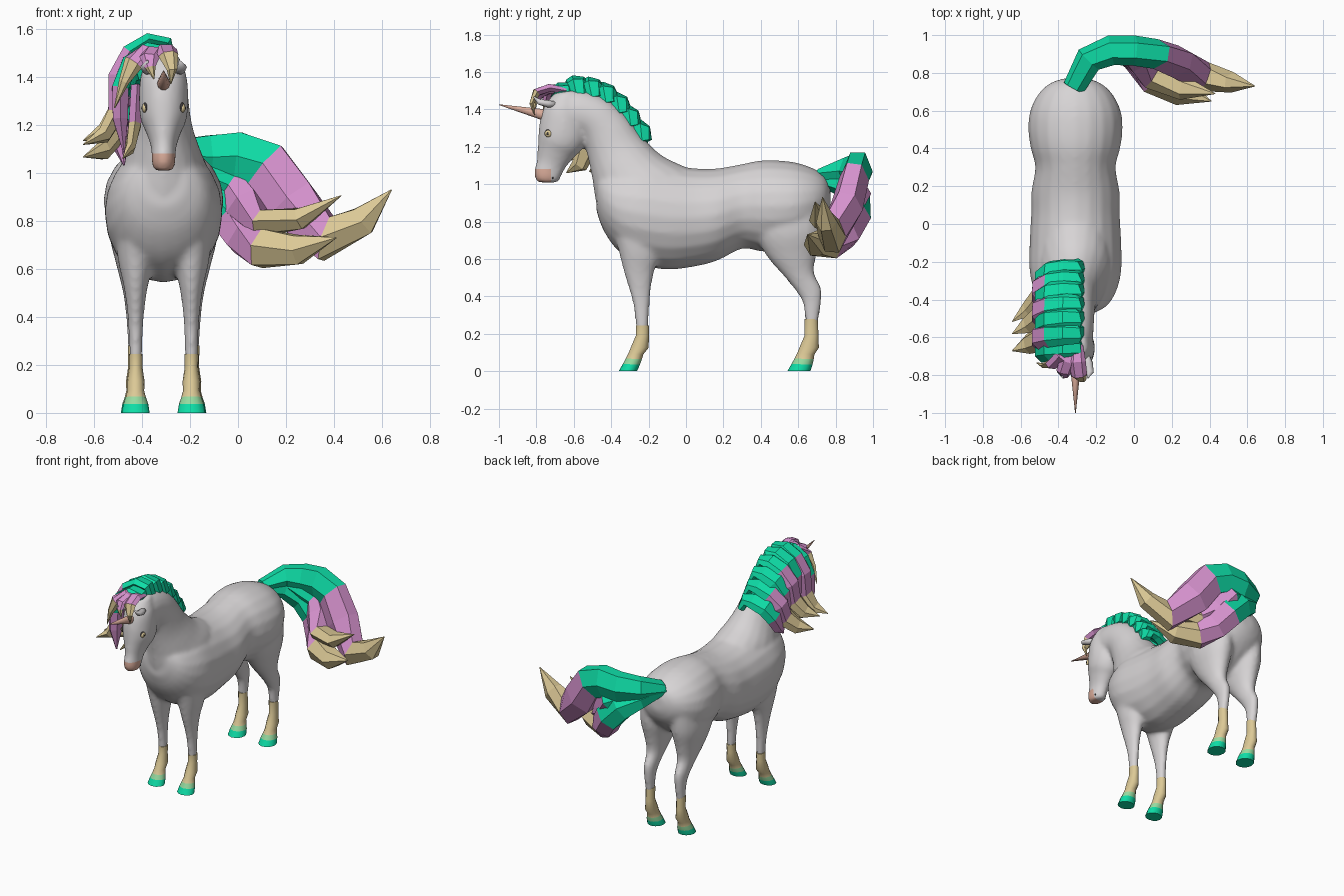
import bpy, bmesh, math
from mathutils import Vector

if "Cube" in bpy.data.objects:
    bpy.data.objects.remove(bpy.data.objects["Cube"])

CX = -0.31  # body centre line


def material(name, r, g, b):
    def lin(c):
        c /= 255
        return c / 12.92 if c <= 0.04045 else ((c + 0.055) / 1.055) ** 2.4
    m = bpy.data.materials.new(name)
    m.diffuse_color = (lin(r), lin(g), lin(b), 1)
    m.use_nodes = True
    m.node_tree.nodes["Principled BSDF"].inputs["Base Color"].default_value = m.diffuse_color
    return m


MATS = [material("coat_grey", 215, 212, 213), material("hair_teal", 14, 220, 166),
        material("hair_pink", 214, 146, 206), material("hair_tan", 220, 201, 150),
        material("skin_peach", 218, 172, 154), material("pale_green", 150, 218, 160),
        material("dark", 60, 56, 56)]
GREY, TEAL, PINK, TAN, PEACH, PALE, DARK = range(7)


def finish(name, bm, smooth):
    bmesh.ops.recalc_face_normals(bm, faces=bm.faces[:])
    for f in bm.faces:
        f.smooth = smooth
    me = bpy.data.meshes.new(name)
    bm.to_mesh(me)
    bm.free()
    for m in MATS:
        me.materials.append(m)
    ob = bpy.data.objects.new(name, me)
    bpy.context.collection.objects.link(ob)
    return ob


def skin(bm, rings, mats):
    """Bridge point rings into a closed tube, one material per band."""
    vs = [[bm.verts.new(p) for p in r] for r in rings]
    n = len(vs[0])
    for i in range(len(vs) - 1):
        for k in range(n):
            j = (k + 1) % n
            f = bm.faces.new((vs[i][k], vs[i][j], vs[i + 1][j], vs[i + 1][k]))
            f.material_index = mats[min(i, len(mats) - 1)]
    bm.faces.new(vs[0]).material_index = mats[0]
    bm.faces.new(vs[-1]).material_index = mats[-1]


def catmull(rows, steps):
    out = []
    for i in range(len(rows) - 1):
        p = [rows[max(i - 1, 0)], rows[i], rows[i + 1], rows[min(i + 2, len(rows) - 1)]]
        for s in range(steps):
            t = s / steps
            out.append([0.5 * (2 * b + (c - a) * t + (2 * a - 5 * b + 4 * c - d) * t * t
                               + (3 * b - a - 3 * c + d) * t ** 3) for a, b, c, d in zip(*p)])
    return out + [list(rows[-1])]


def loft(bm, rows, x=0.0, steps=4, sides=20, mats=(GREY,)):
    """Each row: front y,z, back y,z, half width - an ellipse between two profile points."""
    rings = []
    for y0, z0, y1, z1, hw in catmull(rows, steps):
        ring = []
        for k in range(sides):
            a = 2 * math.pi * k / sides
            c = (1 + math.cos(a)) / 2
            ring.append((CX + x + hw * math.sin(a), y0 + (y1 - y0) * c, z0 + (z1 - z0) * c))
        rings.append(ring)
    skin(bm, rings, mats)


def lock(name, pts, sizes, mats, hint=(0, 1, 0), sides=6, smooth=False):
    """Tapering strand; sizes are half widths along the hint axis and across it."""
    pts = [Vector(p) for p in pts]
    rings = []
    for i, p in enumerate(pts):
        t = (pts[min(i + 1, len(pts) - 1)] - pts[max(i - 1, 0)]).normalized()
        h = Vector(hint)
        w = (h - t * h.dot(t)).normalized()
        n = w.cross(t)
        a, b = sizes[i]
        rings.append([p + w * a * math.cos(2 * math.pi * k / sides)
                      + n * b * math.sin(2 * math.pi * k / sides) for k in range(sides)])
    bm = bmesh.new()
    skin(bm, rings, mats)
    return finish(name, bm, smooth)


def ball(name, loc, radii, mat):
    bm = bmesh.new()
    bmesh.ops.create_uvsphere(bm, u_segments=14, v_segments=8, radius=1)
    for v in bm.verts:
        v.co = Vector([l + r * c for l, r, c in zip(loc, radii, v.co)])
    for f in bm.faces:
        f.material_index = mat
    return finish(name, bm, True)


# Body: torso, neck, head and upper legs fused into one skin
TORSO = [(-.48, .86, -.47, 1.06, .09), (-.44, .75, -.43, 1.08, .165), (-.36, .64, -.36, 1.1, .215),
         (-.25, .572, -.25, 1.12, .243), (-.1, .543, -.1, 1.105, .243), (.05, .56, .05, 1.085, .235),
         (.17, .592, .17, 1.085, .234), (.3, .655, .3, 1.108, .213), (.4, .64, .4, 1.127, .237),
         (.5, .64, .5, 1.127, .25), (.6, .67, .6, 1.113, .24), (.69, .74, .69, 1.08, .195),
         (.75, .82, .745, 1.04, .13), (.775, .89, .77, .99, .05)]
NECK = [(-.4, .74, .08, 1.06, .19), (-.475, .88, -.02, 1.1, .19), (-.5, 1.02, -.13, 1.155, .155),
        (-.52, 1.12, -.23, 1.25, .122), (-.54, 1.2, -.32, 1.37, .106), (-.56, 1.25, -.43, 1.46, .1),
        (-.6, 1.26, -.57, 1.505, .095), (-.66, 1.27, -.68, 1.49, .085)]
HEAD = [(-.7, 1.49, -.58, 1.5, .06), (-.757, 1.42, -.55, 1.38, .097), (-.783, 1.33, -.53, 1.25, .103),
        (-.79, 1.26, -.56, 1.18, .095), (-.793, 1.2, -.6, 1.14, .073), (-.797, 1.13, -.645, 1.085, .053),
        (-.81, 1.08, -.67, 1.035, .05), (-.81, 1.04, -.68, 1.015, .047), (-.795, 1.01, -.7, 1.008, .035)]
FORELEG = [(-.41, .82, -.12, .78, .09), (-.365, .66, -.14, .62, .075), (-.335, .54, -.17, .53, .052),
           (-.305, .44, -.188, .43, .037), (-.28, .34, -.195, .34, .03), (-.268, .22, -.2, .22, .026)]
HINDLEG = [(.34, .87, .735, .9, .1), (.37, .73, .73, .75, .105), (.435, .61, .7, .63, .078),
           (.53, .5, .685, .53, .052), (.6, .41, .725, .44, .038), (.628, .35, .722, .36, .033),
           (.64, .24, .705, .25, .027)]
parts = [(TORSO, 0), (NECK, 0), (HEAD, 0)]
for s in (-1, 1):
    parts += [(FORELEG, s * .116), (HINDLEG, s * .12)]
bm = bmesh.new()
for rows, x in parts:
    loft(bm, rows, x)
rough = finish("rough_body", bm, True)
rm = rough.modifiers.new("fuse", 'REMESH')
rm.mode = 'VOXEL'
rm.voxel_size = 0.013
sm = rough.modifiers.new("soften", 'SMOOTH')
sm.factor = 0.5
sm.iterations = 8
bpy.context.view_layer.update()
fused = bpy.data.meshes.new_from_object(rough.evaluated_get(bpy.context.evaluated_depsgraph_get()))
bpy.data.objects.remove(rough)
bm = bmesh.new()
bm.from_mesh(fused)
# Muzzle colour, cut cleanly at its edges
for co, no in (((0, 0, 1.08), (0, 0, 1)), ((0, -.722, 0), (0, 1, 0))):
    fs = [f for f in bm.faces if f.calc_center_median().y < -.66 and f.calc_center_median().z < 1.13]
    es = {e for f in fs for e in f.edges}
    vs = {v for f in fs for v in f.verts}
    bmesh.ops.bisect_plane(bm, geom=fs + list(es) + list(vs), plane_co=co, plane_no=no)
for f in bm.faces:
    c = f.calc_center_median()
    f.material_index = PEACH if c.y < -.722 and c.z < 1.08 else GREY
finish("body", bm, True)

# Lower legs: sock, pale band and hoof
SOCK = [(-.268, .24, -.197, .24, .029), (-.268, .19, -.198, .19, .028), (-.292, .135, -.2, .125, .037),
        (-.308, .095, -.228, .09, .035), (-.322, .068, -.236, .064, .042),
        (-.338, .038, -.246, .036, .052), (-.36, 0, -.262, 0, .058)]
for side, s in (("left", 1), ("right", -1)):
    for end, dy, top, off, heel in (("front", 0, .245, .116, 0), ("hind", .902, .28, .12, .025)):
        rows = [(a + dy, z0 if i else top, b + dy + heel * i / 6, z1 if i else top, w)
                for i, (a, z0, b, z1, w) in enumerate(SOCK)]
        bm = bmesh.new()
        loft(bm, rows, s * off, 1, 12, (TAN, TAN, TAN, TAN, PALE, TEAL))
        ob = finish(f"{end}_{side}_sock_and_hoof", bm, True)
        for p in ob.data.polygons:
            p.use_smooth = len(p.vertices) == 4
    # Ears and eyes
    lock(f"{side}_ear", [(CX + s * .055, -.69, 1.425), (CX + s * .068, -.74, 1.43), (CX + s * .077, -.785, 1.44),
                         (CX + s * .066, -.815, 1.468)],
         [(.016, .016), (.024, .02), (.02, .016), (.003, .003)], [GREY], (1, 0, 0), 10, True)
    ball(f"{side}_eye_rim", (CX + s * .075, -.733, 1.273), (.012, .023, .022), DARK)
    ball(f"{side}_eye", (CX + s * .079, -.735, 1.27), (.012, .021, .019), TAN)
    ball(f"{side}_pupil", (CX + s * .086, -.739, 1.27), (.0075, .007, .009), DARK)
ball("mouth", (CX, -.712, 1.034), (.048, .009, .012), DARK)

# Horn
lock("horn", [(CX, -.72, 1.36), (CX, -.765, 1.372), (CX, -1.0, 1.425)],
     [(.03, .034), (.027, .031), (.002, .002)], [PEACH], (1, 0, 0), 10, True)

# Mane: chunky locks from the crest, swept over one side and forward
CREST = [(-.655, 1.525), (-.58, 1.56), (-.5, 1.55), (-.425, 1.52), (-.355, 1.465), (-.295, 1.395), (-.235, 1.315)]
for i, (y, z) in enumerate(CREST):
    k = 1 - .06 * i
    long = i % 2
    f = .03 + .025 * i  # forward sweep
    pts = [(-.285, y + .015, z - .085), (-.3, y, z - .018), (-.37, y, z - .01), (-.45, y - .1 * f, z - .065 * k),
           (-.49 - .015 * long, y - .3 * f, z - .17 * k)]
    sizes = [(.04, .025), (.055, .03), (.062, .034), (.068, .04), (.07, .04)]
    if long:
        pts += [(-.505, y - .6 * f, z - .33 * k), (-.56, y - f, z - .43 * k), (-.645, y - 1.3 * f - .02, z - .47 * k)]
        sizes += [(.068, .042), (.055, .035), (.002, .002)]
        mats = [TEAL] * 3 + [PINK] * 2 + [TAN] * 2
    else:
        pts += [(-.49, y - .6 * f, z - .3 * k), (-.475, y - f, z - .44 * k)]
        sizes += [(.06, .036), (.004, .004)]
        mats = [TEAL] * 4 + [PINK] * 2
    lock(f"mane_lock_{i + 1}", pts, sizes, mats, (0, 1, -.13 * i))
# Under layer that closes the mane against the neck
lock("mane_under_layer", [(-.4, -.66, 1.43), (-.405, -.55, 1.46), (-.41, -.44, 1.41), (-.415, -.35, 1.32),
                          (-.415, -.27, 1.23)],
     [(.025, .05), (.04, .09), (.04, .1), (.04, .09), (.02, .05)], [TEAL], (1, 0, 0))
lock("mane_inner_lock", [(-.42, -.5, 1.36), (-.43, -.53, 1.2), (-.45, -.57, 1.1), (-.48, -.64, 1.06)],
     [(.06, .03), (.06, .03), (.045, .022), (.002, .002)], [PINK, TAN, TAN])

# Forelock
SZ = [(.03, .018), (.045, .024), (.042, .024), (.022, .014), (.002, .002)]
FRINGE = [([(-.3, -.64, 1.5), (-.3, -.73, 1.515), (-.29, -.8, 1.49), (-.275, -.825, 1.43), (-.28, -.81, 1.37)],
           [PINK, PINK, TAN, TAN]),
          ([(-.34, -.64, 1.5), (-.38, -.71, 1.51), (-.435, -.745, 1.46), (-.475, -.75, 1.38), (-.515, -.735, 1.27)],
           [PINK, PINK, TAN, TAN]),
          ([(-.33, -.65, 1.5), (-.35, -.73, 1.505), (-.37, -.78, 1.48), (-.365, -.805, 1.44), (-.35, -.81, 1.39)],
           [PINK, PINK, PINK, TAN])]
for i, (pts, mats) in enumerate(FRINGE):
    lock(f"forelock_{i + 1}", pts, SZ, mats, (1, 0, 0))

# Tail: three curling locks
lock("tail_upper_lock",
     [(-.32, .72, 1.045), (-.24, .87, 1.065), (-.12, .92, 1.065), (0, .918, 1.07), (.115, .9, 1.03),
      (.22, .86, .88), (.37, .78, .725), (.52, .75, .8), (.64, .73, .93)],
     [(.06, .035), (.075, .085), (.08, .105), (.08, .115), (.08, .12), (.088, .125), (.08, .105), (.055, .07), (.002, .002)],
     [TEAL] * 4 + [PINK] * 2 + [TAN] * 2)
lock("tail_lower_lock",
     [(-.33, .72, 1.03), (-.24, .86, .99), (-.13, .915, .93), (-.035, .915, .83), (.03, .86, .74),
      (.1, .77, .685), (.25, .7, .68), (.41, .65, .73)],
     [(.05, .035), (.06, .07), (.07, .1), (.075, .1), (.08, .095), (.085, .09), (.075, .07), (.002, .002)],
     [TEAL] * 3 + [PINK] * 2 + [TAN] * 2)
lock("tail_middle_lock",
     [(-.2, .87, 1.02), (-.04, .92, .95), (.02, .87, .87), (.1, .79, .79), (.26, .72, .81), (.43, .69, .905)],
     [(.04, .05), (.07, .08), (.075, .085), (.08, .06), (.065, .05), (.002, .002)],
     [TEAL, PINK, PINK, TAN, TAN])
